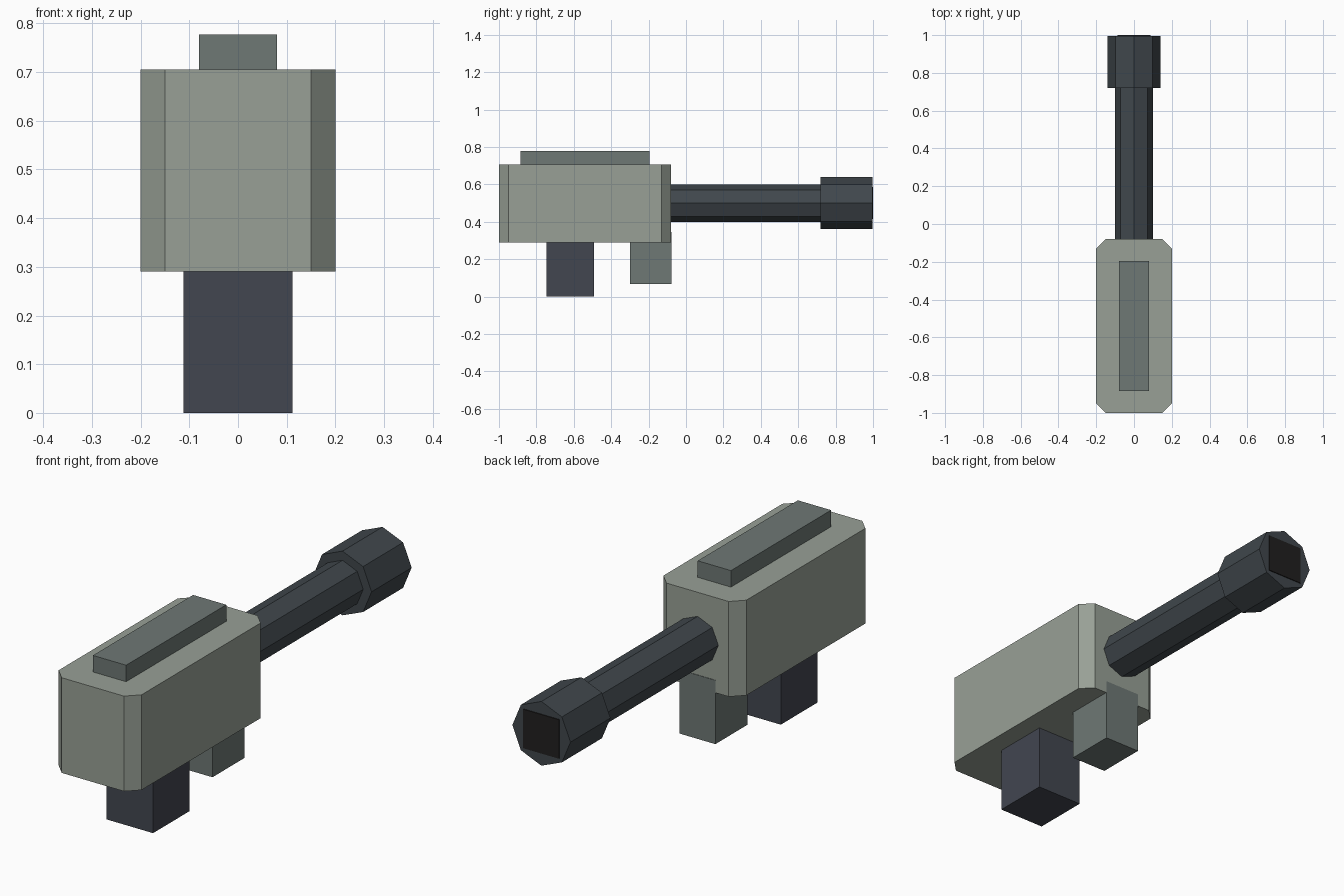
import bpy, bmesh, math
from mathutils import Matrix, Vector

cube = bpy.data.objects.get("Cube")
if cube:
    bpy.data.objects.remove(cube, do_unlink=True)


def material(name, rgb):
    """Flat material from 8-bit display colour, stored as linear values."""
    linear = [((c / 255 + 0.055) / 1.055) ** 2.4 for c in rgb] + [1.0]
    mat = bpy.data.materials.new(name)
    mat.use_nodes = True
    mat.diffuse_color = linear
    shader = mat.node_tree.nodes["Principled BSDF"]
    shader.inputs["Base Color"].default_value = linear
    shader.inputs["Roughness"].default_value = 0.9
    return mat


body_grey = material("sage_grey", (152, 160, 150))
trim_grey = material("slate_grey", (110, 120, 117))
grip_dark = material("dark_blue_grey", (66, 70, 80))
steel_dark = material("dark_steel", (64, 71, 76))
bore_black = material("bore_black", (33, 31, 31))


def add_object(name, bm, mat):
    bmesh.ops.recalc_face_normals(bm, faces=bm.faces)
    mesh = bpy.data.meshes.new(name)
    bm.to_mesh(mesh)
    bm.free()
    mesh.materials.append(mat)
    obj = bpy.data.objects.new(name, mesh)
    bpy.context.collection.objects.link(obj)
    return obj


def box(name, half_width, y, z, mat, chamfer=0):
    """Box centred on x, with optional chamfered upright edges."""
    bm = bmesh.new()
    bmesh.ops.create_cube(bm, size=1)
    bmesh.ops.scale(bm, vec=(2 * half_width, y[1] - y[0], z[1] - z[0]), verts=bm.verts)
    bmesh.ops.translate(bm, vec=(0, sum(y) / 2, sum(z) / 2), verts=bm.verts)
    if chamfer:
        upright = [e for e in bm.edges
                   if abs((e.verts[0].co - e.verts[1].co).normalized().z) > 0.9]
        bmesh.ops.bevel(bm, geom=upright, offset=chamfer, segments=1, affect='EDGES')
    return add_object(name, bm, mat)


def octagon_tube(name, radius, y, z, mat):
    """Eight-sided cylinder along y with corners on the axes."""
    bm = bmesh.new()
    bmesh.ops.create_cone(bm, cap_ends=True, segments=8, radius1=radius,
                          radius2=radius, depth=y[1] - y[0])
    place = Matrix.Translation(Vector((0, sum(y) / 2, z))) @ Matrix.Rotation(math.pi / 2, 4, 'X')
    bmesh.ops.transform(bm, matrix=place, verts=bm.verts)
    return add_object(name, bm, mat)


# Main housing with rail on top
box("housing", 0.2, (-1.0, -0.08), (0.29, 0.705), body_grey, chamfer=0.05)
box("top_rail", 0.08, (-0.885, -0.195), (0.69, 0.777), trim_grey)

# Handle and block under the housing
box("grip", 0.112, (-0.745, -0.493), (0.0, 0.3), grip_dark)
box("magazine", 0.087, (-0.3, -0.078), (0.067, 0.345), trim_grey)

# Barrel, muzzle and dark bore plate
octagon_tube("barrel", 0.1, (-0.12, 0.74), 0.5, steel_dark)
octagon_tube("muzzle", 0.14, (0.72, 0.996), 0.5, steel_dark)
box("bore", 0.087, (0.992, 1.0), (0.415, 0.585), bore_black)
